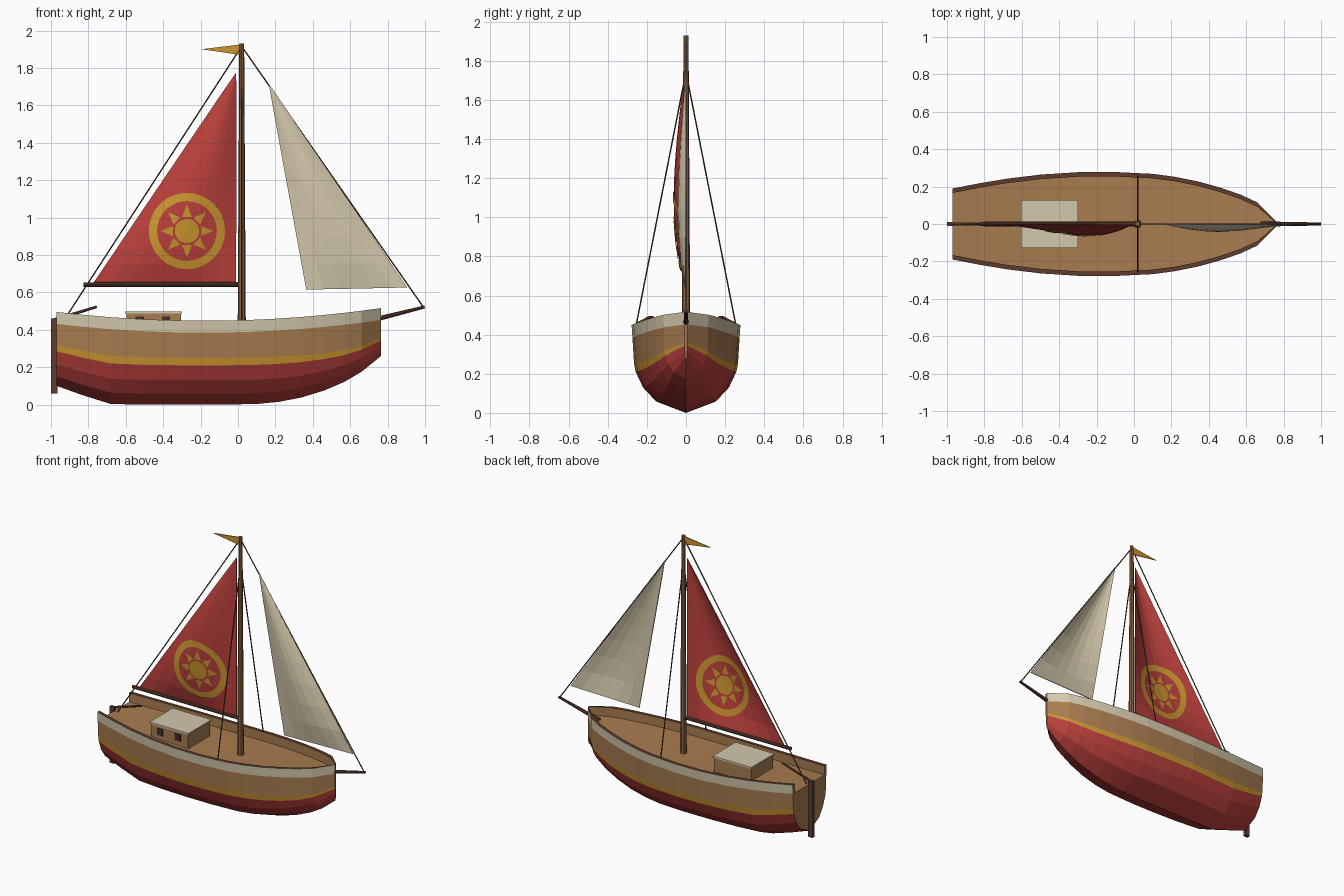
import bpy, bmesh, math
from mathutils import Vector

if "Cube" in bpy.data.objects:
    bpy.data.objects.remove(bpy.data.objects["Cube"])

def material(name, rgb):
    m = bpy.data.materials.new(name)
    lin = [((c / 255 + 0.055) / 1.055) ** 2.4 for c in rgb]
    m.diffuse_color = (*lin, 1)
    m.use_nodes = True
    m.node_tree.nodes["Principled BSDF"].inputs["Base Color"].default_value = m.diffuse_color
    return m

RED = material("red", (186, 64, 60))
GOLD = material("gold", (203, 150, 48))
TAN = material("tan_wood", (168, 124, 80))
CREAM = material("cream", (212, 200, 172))
BROWN = material("dark_brown", (94, 60, 46))
MAST = material("mast_wood", (136, 96, 62))
DARK = material("window_dark", (66, 48, 38))
ROPE = material("rope", (84, 64, 48))

def finish(name, bm, mats):
    bmesh.ops.remove_doubles(bm, verts=bm.verts, dist=1e-5)
    me = bpy.data.meshes.new(name)
    bm.to_mesh(me)
    bm.free()
    ob = bpy.data.objects.new(name, me)
    bpy.context.collection.objects.link(ob)
    for m in mats:
        me.materials.append(m)
    return ob

def box(name, lo, hi, mat):
    bm = bmesh.new()
    bmesh.ops.create_cube(bm, size=1)
    for v in bm.verts:
        v.co = Vector([(a + b) / 2 + c * (b - a) for a, b, c in zip(lo, hi, v.co)])
    return finish(name, bm, [mat])

def rod(name, p, q, r0, r1, mat, sides=8):
    p, q = Vector(p), Vector(q)
    bm = bmesh.new()
    bmesh.ops.create_cone(bm, cap_ends=True, segments=sides, radius1=r0, radius2=r1,
                          depth=(q - p).length)
    ob = finish(name, bm, [mat])
    ob.location = (p + q) / 2
    ob.rotation_mode = 'QUATERNION'
    ob.rotation_quaternion = (q - p).to_track_quat('Z', 'Y')
    return ob

# Hull: stations of (x, half beam, keel height), each a closed ring of points
stations = [(-0.97, .19, .10), (-.83, .217, .05), (-.68, .242, .003), (-.5, .264, 0),
            (-.3, .277, 0), (-.1, .278, 0), (.1, .268, .003), (.22, .252, .015),
            (.34, .228, .038), (.46, .195, .075), (.57, .157, .122), (.66, .115, .175),
            (.765, .008, .26)]

def sheer(x):
    return .448 + .076 * (x + .18) ** 2

def section(x, b, keel):
    top = sheer(x)
    deck = top - .064
    drop = .15 * (max(x, 0) / .76) ** 2
    pts = [(0, keel)]
    for f, w in ((.13, .55), (.29, .79), (.467, .925), (.555, .955)):
        f -= drop * f / .5
        pts.append((b * w, keel + f * (top - keel)))
    inner = max(b - .024, .002)
    pts += [(b * .985, deck), (b, top), (inner, top), (inner, deck), (0, deck)]
    return pts + [(-y, z) for y, z in pts[-2:0:-1]]

bm = bmesh.new()
rings = [[bm.verts.new((s[0], y, z)) for y, z in section(*s)] for s in stations]
rows = [0, 0, 0, 1, 2, 3, 4, 2, 2]
rows += rows[::-1]
for a, b in zip(rings, rings[1:]):
    for i, m in enumerate(rows):
        j = (i + 1) % len(rows)
        bm.faces.new((a[i], a[j], b[j], b[i])).material_index = m
for ring in (rings[0], rings[-1]):
    bm.faces.new(ring).material_index = 2
bmesh.ops.recalc_face_normals(bm, faces=bm.faces)
finish("hull", bm, [RED, GOLD, TAN, CREAM, BROWN])

# Cabin with roof and two windows
box("cabin", (-.597, -.122, .36), (-.305, .122, .488), TAN)
box("cabin_roof", (-.603, -.129, .488), (-.299, .129, .499), CREAM)
for i, x in enumerate((-.525, -.385)):
    box(f"cabin_window_{i + 1}", (x - .022, -.129, .423), (x + .022, -.121, .47), DARK)

# Spars and steering gear
rod("mast", (.02, 0, .37), (.02, 0, 1.93), .022, .013, MAST)
rod("boom", (.01, 0, .642), (-.825, 0, .642), .013, .012, BROWN)
rod("bowsprit", (.68, 0, .442), (.998, 0, .522), .014, .008, BROWN)
box("rudder", (-1, -.011, .06), (-.965, .011, .46), BROWN)
rod("tiller", (-.985, 0, .452), (-.755, 0, .523), .009, .007, BROWN, 6)

# Rigging
rod("forestay", (.03, 0, 1.9), (.99, 0, .522), .004, .004, ROPE, 5)
rod("backstay", (.01, 0, 1.9), (-.95, 0, .42), .004, .004, ROPE, 5)
for side, s in (("left", 1), ("right", -1)):
    rod(f"shroud_{side}", (.02, s * .008, 1.7), (.02, s * .256, .44), .004, .004, ROPE, 5)

# Sails: bellied triangles, a = lower corner at u=0, b = lower corner at u=1
def belly(u, v, depth):
    return -depth * math.sin(math.pi * u) * math.sin(math.pi * v ** .75)

def sail(name, a, b, head, depth, mat, nu, nv):
    a, b, head = (Vector((p[0], 0, p[1])) for p in (a, b, head))
    bm = bmesh.new()
    grid = []
    for j in range(nv):
        v = j / nv
        row = []
        for i in range(nu + 1):
            p = a.lerp(b, i / nu).lerp(head, v)
            p.y = belly(i / nu, v, depth)
            row.append(bm.verts.new(p))
        grid.append(row)
    grid.append([bm.verts.new(head)] * (nu + 1))
    for r, t in zip(grid, grid[1:]):
        for i in range(nu):
            bm.faces.new(list(dict.fromkeys((r[i + 1], r[i], t[i], t[i + 1]))))
    ob = finish(name, bm, [mat])
    mod = ob.modifiers.new("thickness", 'SOLIDIFY')
    mod.thickness = .005
    mod.offset = 0
    return ob

sail("mainsail", (-.01, .655), (-.77, .655), (-.01, 1.775), .06, RED, 8, 12)
sail("jib", (.365, .615), (.905, .626), (.165, 1.715), .04, CREAM, 6, 8)

# Sun emblem: ring, disc and eight rays laid on both faces of the mainsail
def on_sail(r, ang, off):
    x, z = -.273 + r * math.cos(ang), .928 + r * math.sin(ang)
    v = (z - .655) / 1.12
    u = (-.01 - x) / (.76 * (1 - v))
    return (x, belly(u, v, .06) + off, z)

shapes = []
step = math.tau / 32
for k in range(32):
    a, b = k * step, (k + 1) * step
    shapes.append([(.16, a), (.204, a), (.204, b), (.16, b)])
    shapes.append([(0, 0), (.065, a), (.065, b)])
for k in range(8):
    a = k * math.tau / 8
    shapes.append([(.08, a - .33), (.142, a), (.08, a + .33)])
for side, off in (("front", -.007), ("back", .007)):
    bm = bmesh.new()
    for s in shapes:
        pts = s if off < 0 else s[::-1]
        bm.faces.new([bm.verts.new(on_sail(r, a, off)) for r, a in pts])
    finish(f"sun_emblem_{side}", bm, [GOLD])

# Pennant at the masthead
bm = bmesh.new()
outline = [(.01, 1.925), (-.195, 1.9), (.01, 1.87)]
bm.faces.new([bm.verts.new((x, 0, z)) for x, z in outline])
flag = finish("pennant", bm, [GOLD])
mod = flag.modifiers.new("thickness", 'SOLIDIFY')
mod.thickness = .006
mod.offset = 0
